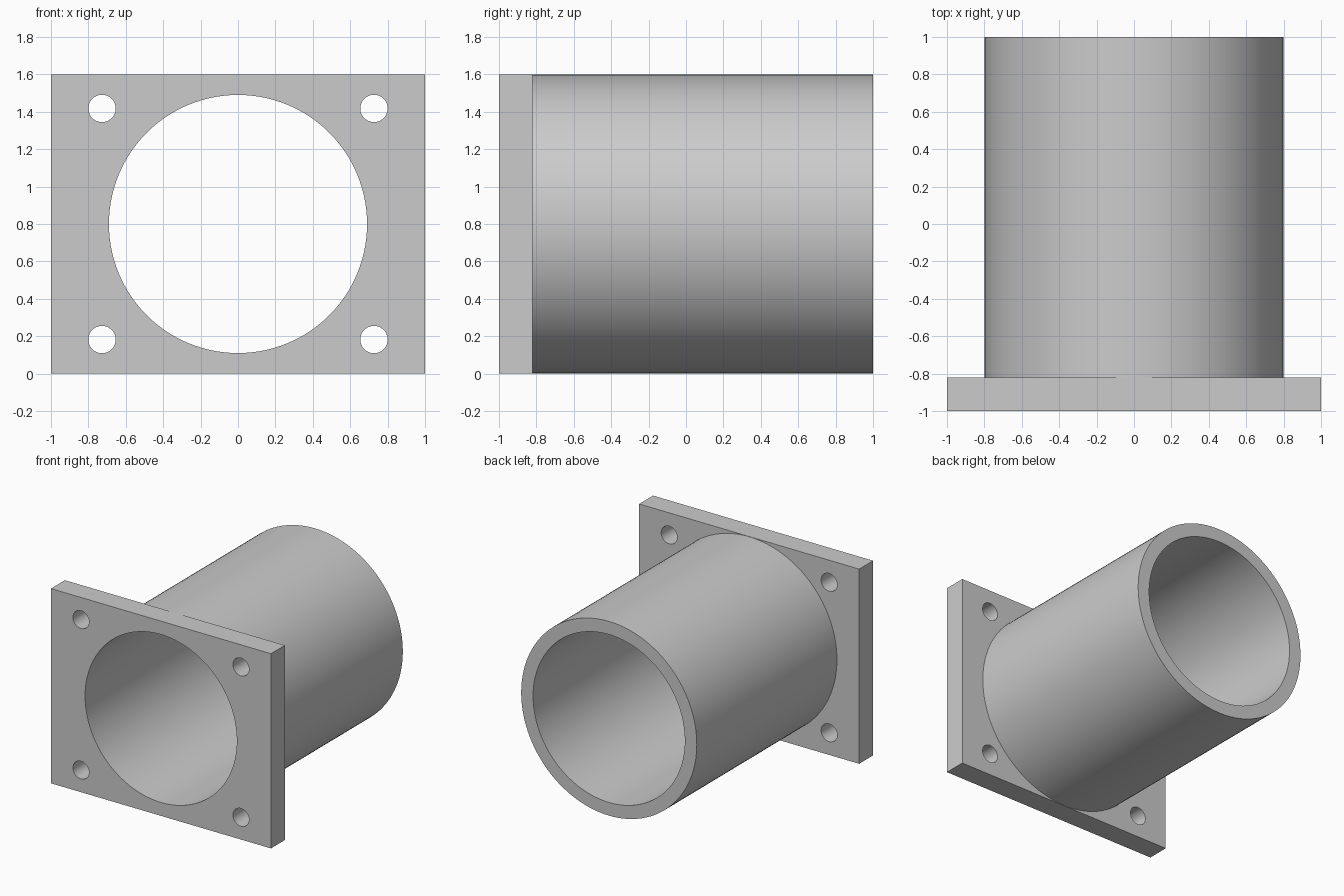
import bpy
import bmesh
import math
from mathutils import Matrix, Vector

cube = bpy.data.objects.get("Cube")
if cube:
    bpy.data.objects.remove(cube, do_unlink=True)

FRONT, FLANGE_BACK, BACK = -1.0, -0.82, 1.0
AXIS_Z = 0.8
OUTER, BORE, BOLT = 0.798, 0.69, 0.073

grey = bpy.data.materials.new("plain grey")
grey.use_nodes = True
colour = (0.6, 0.6, 0.6, 1)
grey.diffuse_color = colour
grey.node_tree.nodes["Principled BSDF"].inputs["Base Color"].default_value = colour


def add_object(name, bm):
    bmesh.ops.recalc_face_normals(bm, faces=bm.faces)
    mesh = bpy.data.meshes.new(name)
    bm.to_mesh(mesh)
    bm.free()
    mesh.materials.append(grey)
    obj = bpy.data.objects.new(name, mesh)
    bpy.context.collection.objects.link(obj)
    return obj


def shade(obj):
    bpy.ops.object.select_all(action="DESELECT")
    obj.select_set(True)
    bpy.context.view_layer.objects.active = obj
    bpy.ops.object.shade_smooth_by_angle(angle=math.radians(30))


# Rectangular mounting flange
bm = bmesh.new()
size = Matrix.Diagonal((2, FLANGE_BACK - FRONT, 2 * AXIS_Z, 1))
centre = Matrix.Translation((0, (FRONT + FLANGE_BACK) / 2, AXIS_Z))
bmesh.ops.create_cube(bm, size=1, matrix=centre @ size)
flange = add_object("mounting_flange", bm)

# Cutter for the bore and the four bolt holes
bm = bmesh.new()
holes = [(0, 0, BORE, 128)]
holes += [(sx * 0.727, sz * 0.618, BOLT, 48) for sx in (-1, 1) for sz in (-1, 1)]
for x, z, radius, sides in holes:
    place = Matrix.Translation((x, FRONT + 0.09, AXIS_Z + z)) @ Matrix.Rotation(math.pi / 2, 4, "X")
    bmesh.ops.create_cone(bm, cap_ends=True, segments=sides, radius1=radius,
                          radius2=radius, depth=0.4, matrix=place)
cutter = add_object("hole_cutter", bm)

cut = flange.modifiers.new("holes", "BOOLEAN")
cut.operation = "DIFFERENCE"
cut.solver = "EXACT"
cut.object = cutter
bpy.context.view_layer.objects.active = flange
bpy.ops.object.modifier_apply(modifier=cut.name)
bpy.data.objects.remove(cutter, do_unlink=True)
shade(flange)

# Hollow tube: wall profile spun around the y axis, seated on the flange
bm = bmesh.new()
profile = [(OUTER, FLANGE_BACK), (OUTER, BACK), (BORE, BACK), (BORE, FLANGE_BACK)]
verts = [bm.verts.new((r, y, AXIS_Z)) for r, y in profile]
edges = [bm.edges.new(pair) for pair in zip(verts, verts[1:])]
bmesh.ops.spin(bm, geom=verts + edges, cent=(0, 0, AXIS_Z), axis=Vector((0, 1, 0)),
               angle=2 * math.pi, steps=128, use_merge=True)
bmesh.ops.remove_doubles(bm, verts=bm.verts, dist=0.0001)
tube = add_object("tube", bm)
shade(tube)
